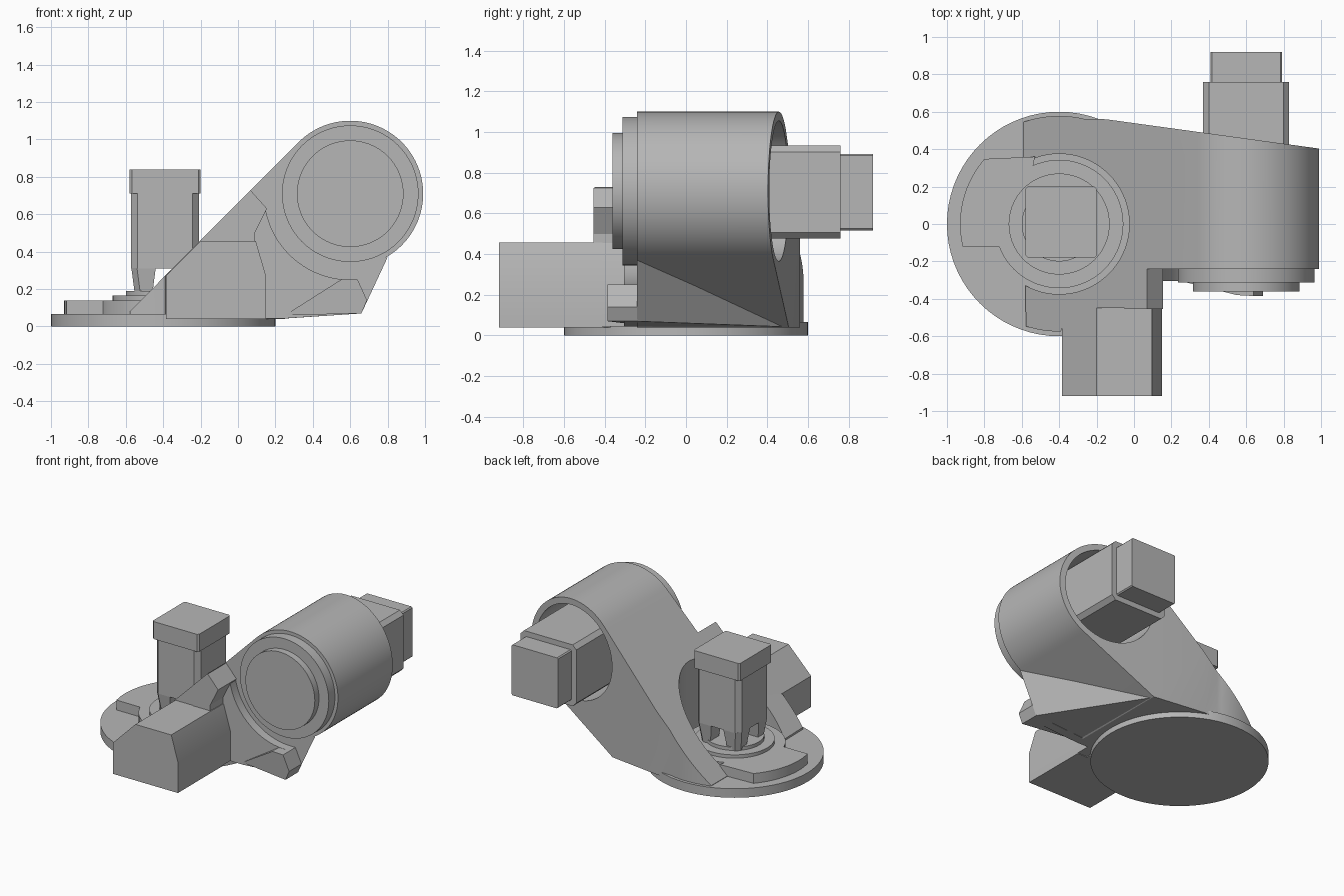
import bpy, bmesh, math
from mathutils import Vector

cube = bpy.data.objects.get("Cube")
if cube:
    bpy.data.objects.remove(cube, do_unlink=True)

grey = bpy.data.materials.new("plain grey")
grey.use_nodes = True
grey.diffuse_color = (0.47, 0.47, 0.47, 1)
grey.node_tree.nodes["Principled BSDF"].inputs["Base Color"].default_value = grey.diffuse_color

PIVOT = (-0.4, 0.0)     # vertical axis, as x, y
BARREL = (0.6, 0.71)    # horizontal axis, as x, z


def finish(name, bm):
    bmesh.ops.recalc_face_normals(bm, faces=bm.faces)
    mesh = bpy.data.meshes.new(name)
    bm.to_mesh(mesh)
    bm.free()
    mesh.materials.append(grey)
    obj = bpy.data.objects.new(name, mesh)
    bpy.context.collection.objects.link(obj)
    smooth(obj)
    return obj


def smooth(obj):
    for p in obj.data.polygons:
        p.use_smooth = True
    obj.data.set_sharp_from_angle(angle=math.radians(20))


def prism(name, pts, axis, start, end):
    """Extrude an outline along y or z; start may be a function of x."""
    bm = bmesh.new()
    rings = []
    for level in (start, end):
        ring = []
        for a, b in pts:
            d = level(a) if callable(level) else level
            ring.append(bm.verts.new((a, d, b) if axis == "y" else (a, b, d)))
        rings.append(ring)
        bm.faces.new(ring)
    n = len(pts)
    for i in range(n):
        j = (i + 1) % n
        bm.faces.new((rings[0][i], rings[0][j], rings[1][j], rings[1][i]))
    return finish(name, bm)


def hull(name, points):
    bm = bmesh.new()
    for p in points:
        bm.verts.new(p)
    bmesh.ops.convex_hull(bm, input=bm.verts)
    return finish(name, bm)


def arc(centre, r, a0, a1, steps):
    return [(centre[0] + r * math.cos(math.radians(a0 + (a1 - a0) * i / steps)),
             centre[1] + r * math.sin(math.radians(a0 + (a1 - a0) * i / steps)))
            for i in range(steps + 1)]


def disc(name, centre, r, axis, start, end):
    return prism(name, arc(centre, r, 0, 360, 72)[:-1], axis, start, end)


def block(name, centre, hx, hy, c, axis, start, end):
    """Box with chamfered long edges."""
    pts = []
    for sx, sy in ((1, 1), (-1, 1), (-1, -1), (1, -1)):
        pair = [(sx * hx, sy * (hy - c)), (sx * (hx - c), sy * hy)]
        pts += pair if sx == sy else pair[::-1]
    return prism(name, [(centre[0] + x, centre[1] + y) for x, y in pts], axis, start, end)


def boolean(obj, cutter, operation):
    mod = obj.modifiers.new("cut", "BOOLEAN")
    mod.operation, mod.object, mod.solver = operation, cutter, "EXACT"
    bpy.context.view_layer.objects.active = obj
    bpy.ops.object.modifier_apply(modifier=mod.name)
    bpy.data.objects.remove(cutter, do_unlink=True)
    smooth(obj)


# Round base and the low stepped turntable
disc("base_disc", PIVOT, 0.6, "z", 0, 0.067)
disc("turntable", PIVOT, 0.343, "z", 0.05, 0.14)
disc("turntable_hub", PIVOT, 0.27, "z", 0.1, 0.165)
disc("turntable_cap", PIVOT, 0.2, "z", 0.1, 0.19)
prism("side_plate", arc(PIVOT, 0.53, 139, 193, 16) + [(-0.72, -0.12), (-0.6, 0), (-0.53, 0.36)],
      "z", 0.05, 0.14)

# Arm: side profile trimmed by a plan outline, then hollowed
profile = [(-0.59, 0.04), (0.25, 0.04)] + arc(BARREL, 0.39, -58.7, 135, 48) + [(-0.59, 0.07)]
arm = prism("arm", profile, "y", -0.7, 0.7)
plan = (arc(PIVOT, 0.575, 252, 271, 6) + [(-0.36, -0.45), (0.07, -0.45), (0.07, -0.24),
        (1.1, -0.24), (1.1, 0.388), (-0.15, 0.56)] + arc(PIVOT, 0.578, 76, 109.5, 10))
boolean(arm, prism("plan_trim", plan, "z", -0.1, 1.5), "INTERSECT")
boolean(arm, disc("well_cutter", PIVOT, 0.375, "z", 0.03, 1.5), "DIFFERENCE")
boolean(arm, disc("barrel_cutter", BARREL, 0.345, "y", 0.05, 0.8), "DIFFERENCE")

# Front steps of the barrel
disc("barrel_ring", BARREL, 0.365, "y", -0.312, -0.2)
disc("barrel_cap", BARREL, 0.285, "y", -0.362, -0.25)

# Bracket, curved flange and foot on the front
prism("bracket", [(-0.05, 0.1), (-0.05, 0.605), (0.07, 0.725), (0.155, 0.63), (0.09, 0.5),
                  (0.09, 0.1)], "y", -0.455, -0.235)
prism("flange", [(0.05, 0.045), (0.05, 0.6), (0.09, 0.7)] + arc(BARREL, 0.46, 190, 265, 24)
      + [(0.64, 0.25), (0.68, 0.14), (0.66, 0.07), (0.25, 0.043)], "y", -0.305, -0.235)
prism("foot", [(0.25, 0.06), (0.55, 0.25), (0.64, 0.25), (0.69, 0.14), (0.66, 0.07)],
      "y", lambda x: max(-0.385, -0.305 - (x - 0.25) * 0.25), -0.24)
hull("gusset", [(0.24, 0.5, 0.042), (0.2, -0.24, 0.042), (0.66, -0.24, 0.07),
                (0.8, -0.24, 0.37), (0.3, -0.24, 0.35)])

# Front drive housing
prism("front_housing", [(-0.385, 0.04), (-0.385, 0.27), (-0.2, 0.457), (0.095, 0.457),
                        (0.15, 0.27), (0.15, 0.04)], "y", -0.92, -0.41)
prism("housing_root", [(0.0, 0.045), (0.0, 0.455), (0.095, 0.455), (0.15, 0.27), (0.15, 0.045)],
      "y", -0.42, -0.235)

# Rear motor
block("rear_motor", (0.6, 0.705), 0.23, 0.228, 0.03, "y", 0.04, 0.76)
block("rear_motor_end", (0.6, 0.705), 0.19, 0.188, 0.008, "y", 0.75, 0.92)

# Upright motor on four tapered legs
MOTOR = (-0.39, 0.01)
block("upright_motor", MOTOR, 0.182, 0.182, 0.035, "z", 0.31, 0.72)
block("upright_motor_top", MOTOR, 0.19, 0.19, 0.012, "z", 0.71, 0.84)
for sx, side in ((-1, "right"), (1, "left")):
    for sy, end in ((-1, "front"), (1, "back")):
        top = [(MOTOR[0] + sx * a, MOTOR[1] + sy * b, 0.312)
               for a, b in ((0.18, 0.05), (0.18, 0.15), (0.15, 0.18), (0.05, 0.18), (0.05, 0.05))]
        low = [(MOTOR[0] + sx * a, MOTOR[1] + sy * b, 0.16)
               for a, b in ((0.16, 0.07), (0.16, 0.13), (0.13, 0.16), (0.07, 0.16), (0.07, 0.07))]
        hull(f"{end}_{side}_leg", top + low)
